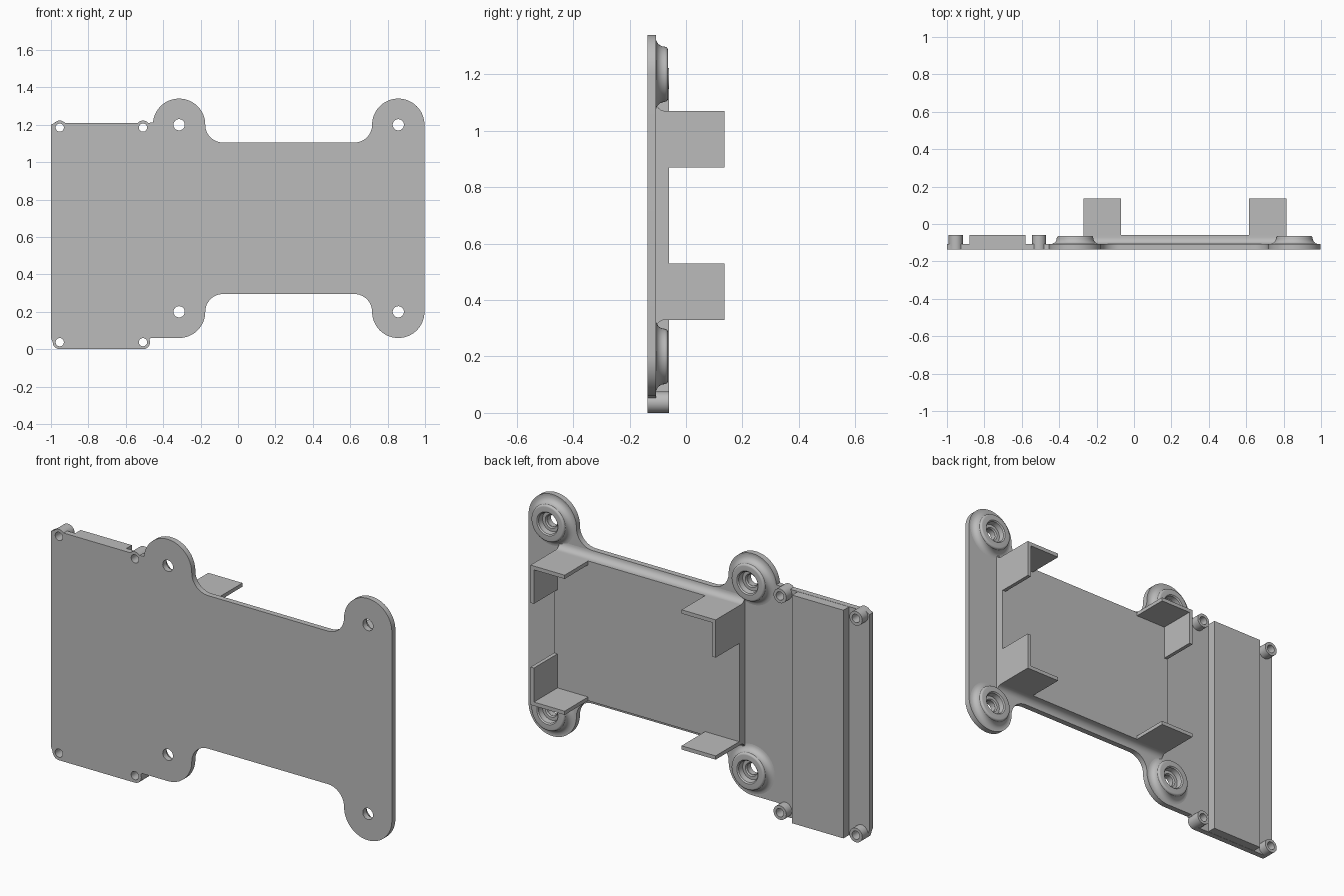
import bpy, bmesh, math

cube = bpy.data.objects.get("Cube")
if cube:
    bpy.data.objects.remove(cube, do_unlink=True)

grey = bpy.data.materials.new("mid grey")
grey.use_nodes = True
grey.diffuse_color = (0.5, 0.5, 0.5, 1)
grey.node_tree.nodes["Principled BSDF"].inputs["Base Color"].default_value = grey.diffuse_color

FRONT, PLATE_BACK, PAD_BACK, TAB_BACK = -0.137, -0.107, -0.06, 0.137
POST_R, POST_HOLE, BOSS_R, SCREW_R, FILLET = 0.0375, 0.022, 0.14, 0.03, 0.095


def finish(name, bm, smooth=True):
    bmesh.ops.remove_doubles(bm, verts=bm.verts, dist=0.0001)
    bmesh.ops.recalc_face_normals(bm, faces=bm.faces)
    mesh = bpy.data.meshes.new(name)
    bm.to_mesh(mesh)
    bm.free()
    mesh.materials.append(grey)
    obj = bpy.data.objects.new(name, mesh)
    bpy.context.collection.objects.link(obj)
    if smooth:
        bpy.ops.object.select_all(action='DESELECT')
        obj.select_set(True)
        bpy.context.view_layer.objects.active = obj
        bpy.ops.object.shade_smooth_by_angle(angle=math.radians(35))
    return obj


def arc(cx, cz, r, a0, a1, n=16):
    steps = [math.radians(a0 + (a1 - a0) * i / n) for i in range(n + 1)]
    return [(cx + r * math.cos(a), cz + r * math.sin(a)) for a in steps]


def circle(cx, cz, r):
    return arc(cx, cz, r, 0, 360, 32)[:-1]


def slab(name, loops, y0, y1):
    """Outline with holes in the x-z plane, extruded from y0 to y1."""
    curve = bpy.data.curves.new(name, 'CURVE')
    curve.dimensions = '2D'
    curve.fill_mode = 'BOTH'
    curve.extrude = (y1 - y0) / 2
    for loop in loops:
        spline = curve.splines.new('POLY')
        spline.points.add(len(loop) - 1)
        for point, (x, z) in zip(spline.points, loop):
            point.co = (x, z, 0, 1)
        spline.use_cyclic_u = True
    temp = bpy.data.objects.new(name + " outline", curve)
    bpy.context.collection.objects.link(temp)
    graph = bpy.context.evaluated_depsgraph_get()
    mesh = bpy.data.meshes.new_from_object(temp.evaluated_get(graph))
    bm = bmesh.new()
    bm.from_mesh(mesh)
    for v in bm.verts:
        x, z, depth = v.co
        v.co = (x, (y0 + y1) / 2 - depth, z)
    bpy.data.objects.remove(temp, do_unlink=True)
    bpy.data.meshes.remove(mesh)
    return finish(name, bm)


def box(name, x0, x1, y0, y1, z0, z1):
    bm = bmesh.new()
    bmesh.ops.create_cube(bm, size=1)
    for v in bm.verts:
        v.co = (x1 if v.co.x > 0 else x0, y1 if v.co.y > 0 else y0, z1 if v.co.z > 0 else z0)
    return finish(name, bm, smooth=False)


def boss(name, cx, cz):
    """Flared, counterbored ring turned about the y axis."""
    cove = [(r, y) for r, y in arc(0.13, -0.075, 0.032, 270, 180, 6)]
    crown = arc(0.087, -0.074, 0.01, 0, 90, 5)
    bore = [(0.062, -0.064), (0.056, -0.07), (0.052, -0.098), (0.036, -0.098),
            (0.031, -0.105), (0.031, -0.112), (0.13, -0.112)]
    bm = bmesh.new()
    verts = [bm.verts.new((cx + r, y, cz)) for r, y in cove + crown + bore]
    edges = [bm.edges.new((verts[i - 1], verts[i])) for i in range(len(verts))]
    bmesh.ops.spin(bm, geom=verts + edges, cent=(cx, 0, cz), axis=(0, 1, 0),
                   angle=math.tau, steps=48, use_duplicate=False)
    finish(name, bm)


# Base plate outline, running counterclockwise from the lower corner
post_x, post_z = (-0.953, -0.508), (0.0375, 1.185)
boss_x, boss_z = (-0.315, 0.857), (0.2, 1.2)
neck_x = (boss_x[0] + BOSS_R + FILLET, boss_x[1] - BOSS_R - FILLET)
low, high = boss_z
outline = [(-1, 0.06)]
outline += arc(post_x[0], post_z[0], POST_R, 180, 270, 8)
outline += arc(post_x[1], post_z[0], POST_R, 270, 385, 10) + [(-0.465, 0.06)]
outline += arc(boss_x[0], low, BOSS_R, 270, 360)
outline += arc(neck_x[0], low, FILLET, 180, 90)[1:]
outline += arc(neck_x[1], low, FILLET, 90, 0)
outline += arc(boss_x[1], low, BOSS_R, 180, 360, 32)[1:]
outline += arc(boss_x[1], high, BOSS_R, 0, 180, 32)
outline += arc(neck_x[1], high, FILLET, 0, -90)[1:]
outline += arc(neck_x[0], high, FILLET, 270, 180)
outline += arc(boss_x[0], high, BOSS_R, 0, 175, 32)[1:]
for x in reversed(post_x):
    outline += arc(x, post_z[1], POST_R, 42, 138, 8)
outline += [(-1, 1.2)]

holes = [circle(x, z, POST_HOLE) for x in post_x for z in post_z]
holes += [circle(x, z, SCREW_R) for x in boss_x for z in boss_z]
slab("base_plate", [outline] + holes, FRONT, PLATE_BACK)

# Hollow corner posts and screw bosses
for i, side in enumerate(("right", "left")):
    for j, level in enumerate(("lower", "upper")):
        x, z = post_x[i], post_z[j]
        slab(f"{level}_{side}_post", [circle(x, z, POST_R), circle(x, z, POST_HOLE)],
             PLATE_BACK - 0.01, PAD_BACK)
        boss(f"{level}_{side}_boss", boss_x[i], boss_z[j])

# Raised block between the posts
box("raised_block", -0.88, -0.58, FRONT + 0.003, PAD_BACK, 0.001, 1.209)

# Raised pad with coved upper and lower sides
x0, x1, z0, z1 = -0.27, 0.815, 0.33, 1.07
cove_r = 0.034
section = [(PAD_BACK, z0)] + arc(PLATE_BACK + cove_r, z0 - cove_r, cove_r, 90, 180, 6)
section += [(PLATE_BACK - 0.01, z0 - cove_r), (PLATE_BACK - 0.01, z1 + cove_r)]
section += arc(PLATE_BACK + cove_r, z1 + cove_r, cove_r, 180, 270, 6) + [(PAD_BACK, z1)]
bm = bmesh.new()
face = bm.faces.new([bm.verts.new((x0, y, z)) for y, z in section])
ext = bmesh.ops.extrude_face_region(bm, geom=[face])
bmesh.ops.translate(bm, vec=(x1 - x0, 0, 0),
                    verts=[g for g in ext["geom"] if isinstance(g, bmesh.types.BMVert)])
finish("raised_pad", bm)

# Corner brackets: flat tabs at all corners, side walls on three of them
T, ARM = 0.02, 0.2
for side, tab, wall in (("right", (x0, x0 + ARM), (x0, x0 + T)),
                        ("left", (x1 - ARM, x1), (x1 - T, x1))):
    for level, tab_z, wall_z in (("lower", (z0, z0 + T), (z0, z0 + ARM)),
                                 ("upper", (z1 - T, z1), (z1 - ARM, z1))):
        box(f"{level}_{side}_tab", *tab, PAD_BACK - 0.02, TAB_BACK, *tab_z)
        if (level, side) != ("lower", "right"):
            box(f"{level}_{side}_wall", *wall, PAD_BACK - 0.02, TAB_BACK, *wall_z)
